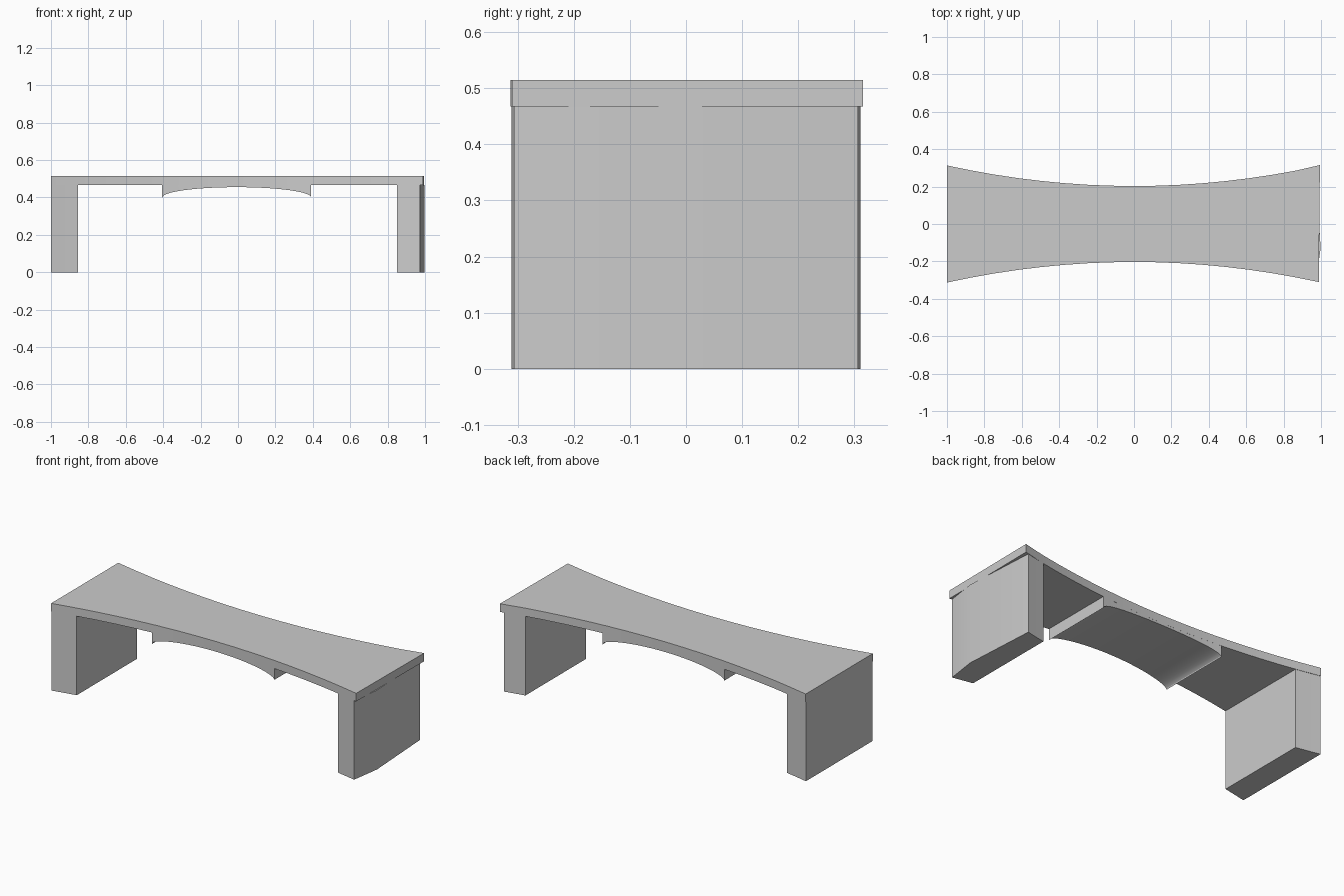
import bpy
import bmesh
import math

cube = bpy.data.objects.get("Cube")
if cube:
    bpy.data.objects.remove(cube, do_unlink=True)

HEIGHT, UNDERSIDE = 0.515, 0.467

grey = bpy.data.materials.new("light grey")
grey.use_nodes = True
colour = (0.6, 0.6, 0.6, 1)
grey.diffuse_color = colour
grey.node_tree.nodes["Principled BSDF"].inputs["Base Color"].default_value = colour


def half_width(x):
    """Half depth of the waisted plan at x."""
    return 0.203 + 0.11 * x * x


def span(a, b, steps):
    return [a + (b - a) * i / steps for i in range(steps + 1)]


def finish(name, bm):
    bmesh.ops.recalc_face_normals(bm, faces=bm.faces)
    mesh = bpy.data.meshes.new(name)
    bm.to_mesh(mesh)
    bm.free()
    mesh.materials.append(grey)
    obj = bpy.data.objects.new(name, mesh)
    bpy.context.collection.objects.link(obj)
    bpy.ops.object.select_all(action='DESELECT')
    obj.select_set(True)
    bpy.context.view_layer.objects.active = obj
    bpy.ops.object.shade_smooth_by_angle(angle=math.radians(25))
    return obj


def slab(name, outline, bottom, top):
    """Extrude a plan outline upwards."""
    bm = bmesh.new()
    face = bm.faces.new([bm.verts.new((x, y, bottom)) for x, y in outline])
    result = bmesh.ops.extrude_face_region(bm, geom=[face])
    verts = [v for v in result["geom"] if isinstance(v, bmesh.types.BMVert)]
    bmesh.ops.translate(bm, verts=verts, vec=(0, 0, top - bottom))
    return finish(name, bm)


def waisted(xs, inset=0, end=()):
    """Plan outline along the curved sides, with optional points on the +x end."""
    front = [(x, inset - half_width(x)) for x in xs]
    back = [(x, half_width(x) - inset) for x in reversed(xs)]
    return front + list(end) + back


# Seat with gently curved long sides
outline = waisted(span(-1, 0.988, 16))
back_corner = len(outline) // 2
outline[back_corner] = (0.994, 0.315)
slab("seat", outline, UNDERSIDE, HEIGHT)

# End legs follow the curved sides; the left one has a slightly bowed outer face
slab("right_leg", waisted(span(-1, -0.855, 3), 0.002), 0, UNDERSIDE)
slab("left_leg", waisted(span(0.85, 0.972, 3), 0, [(0.998, -0.13)]), 0, UNDERSIDE)

# Arched apron under the middle
bm = bmesh.new()
centre, radius = -0.007, 0.398
rings = []
for angle in span(math.pi, 0, 28):
    x = centre + radius * math.cos(angle)
    low = 0.4 + 0.055 * math.sin(angle)
    w = half_width(x)
    corners = [(-w, low), (w, low), (w, UNDERSIDE), (-w, UNDERSIDE)]
    rings.append([bm.verts.new((x, y, z)) for y, z in corners])
for a, b in zip(rings, rings[1:]):
    for i in range(4):
        j = (i + 1) % 4
        bm.faces.new((a[i], a[j], b[j], b[i]))
bm.faces.new(rings[0])
bm.faces.new(rings[-1])
finish("arched_apron", bm)
